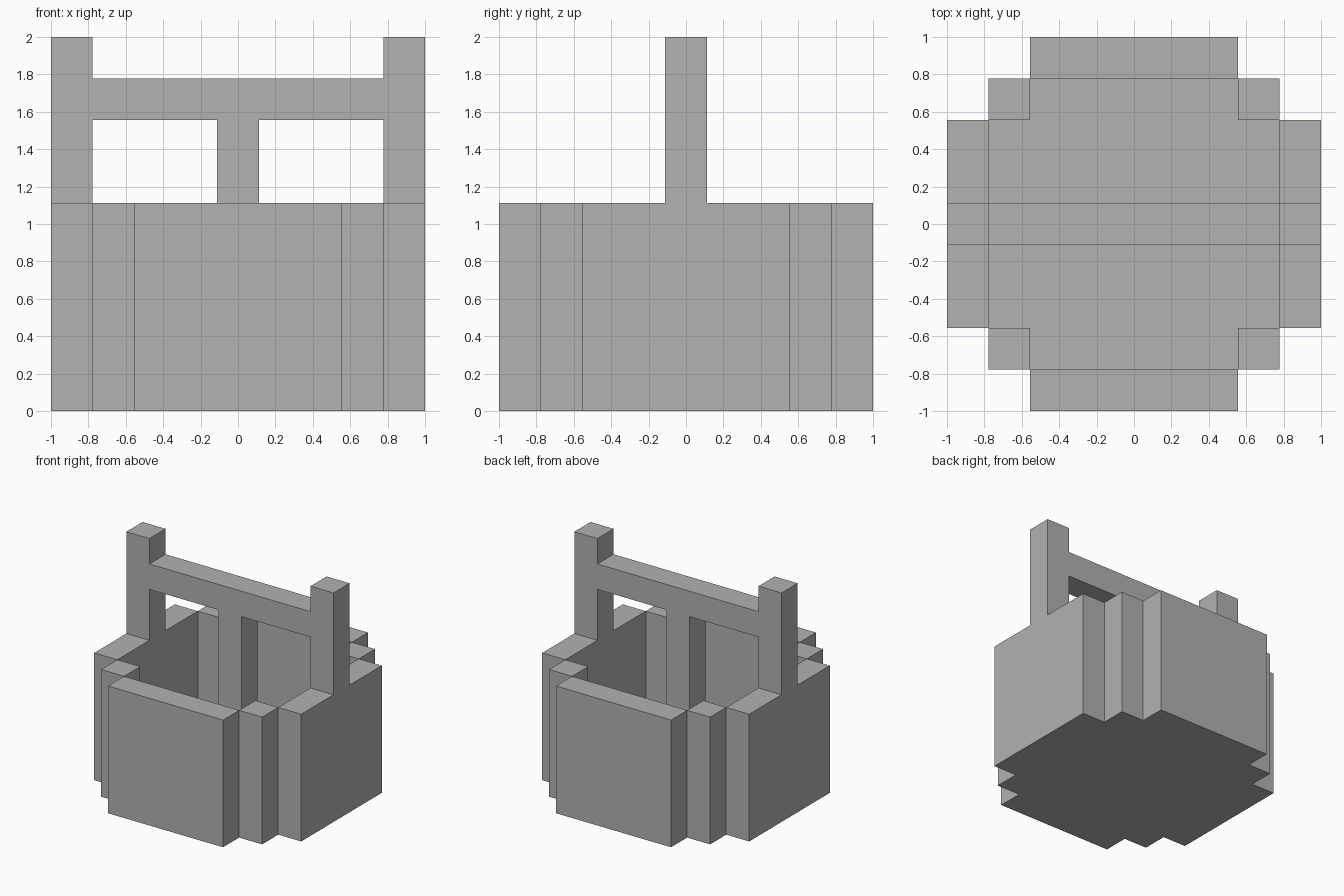
import bpy
import bmesh

U = 2 / 9            # one block
RIM, FLOOR = 5, 1    # heights in blocks

default = bpy.data.objects.get("Cube")
if default:
    bpy.data.objects.remove(default, do_unlink=True)

stone = bpy.data.materials.new("stone_grey")
stone.use_nodes = True
GREY = (0.445, 0.445, 0.445, 1)
stone.diffuse_color = GREY
stone.node_tree.nodes["Principled BSDF"].inputs["Base Color"].default_value = GREY


def finish(name, bm):
    """Turn a bmesh in block units into a scaled, flat-shaded object."""
    bmesh.ops.scale(bm, vec=(U, U, U), verts=bm.verts)
    mesh = bpy.data.meshes.new(name)
    bm.to_mesh(mesh)
    bm.free()
    mesh.materials.append(stone)
    obj = bpy.data.objects.new(name, mesh)
    bpy.context.collection.objects.link(obj)
    return obj


def face(bm, points):
    return bm.faces.new([bm.verts.new(p) for p in points])


def cap(bm, outline, z, up=True):
    points = [(x, y, z) for x, y in outline]
    face(bm, points if up else points[::-1])


def walls(bm, outline, z0, z1):
    """Vertical faces along a closed outline, facing out when it runs anticlockwise."""
    for (ax, ay), (bx, by) in zip(outline, outline[1:] + outline[:1]):
        face(bm, [(ax, ay, z0), (bx, by, z0), (bx, by, z1), (ax, ay, z1)])


def four_turns(points):
    """Repeat a corner outline by quarter turns."""
    result = []
    for _ in range(4):
        result += points
        points = [(-y, x) for x, y in points]
    return result


def rectangle(x0, x1, y0, y1):
    return [(x0, y0), (x1, y0), (x1, y1), (x0, y1)]


# Stepped round basin: outside, underside, inside and floor
outer = four_turns([(4.5, 2.5), (3.5, 2.5), (3.5, 3.5), (2.5, 3.5), (2.5, 4.5)])
inner = four_turns([(3.5, 2.5), (2.5, 2.5), (2.5, 3.5)])
bm = bmesh.new()
walls(bm, outer, 0, RIM)
cap(bm, outer, 0, up=False)
walls(bm, inner[::-1], FLOOR, RIM)
cap(bm, inner, FLOOR)

# Rim tops: four long sides and four corner blocks
for i in range(4):
    for block in (rectangle(3.5, 4.5, -2.5, 2.5), rectangle(2.5, 3.5, 2.5, 3.5)):
        cap(bm, four_turns(block)[4 * i:4 * i + 4], RIM)
bmesh.ops.remove_doubles(bm, verts=bm.verts, dist=0.001)
finish("well_basin", bm)

# Frame: two pillars, a crossbeam and the hanging centre post
half = [(0.5, FLOOR), (0.5, 7), (3.5, 7), (3.5, RIM),
        (4.5, RIM), (4.5, 9), (3.5, 9), (3.5, 8)]
profile = half + [(-x, z) for x, z in reversed(half)]
bm = bmesh.new()
front = face(bm, [(x, -0.5, z) for x, z in profile])
made = bmesh.ops.extrude_face_region(bm, geom=[front], use_keep_orig=True)["geom"]
bmesh.ops.translate(bm, vec=(0, 1, 0),
                    verts=[g for g in made if isinstance(g, bmesh.types.BMVert)])
bmesh.ops.recalc_face_normals(bm, faces=bm.faces)
finish("well_frame", bm)
